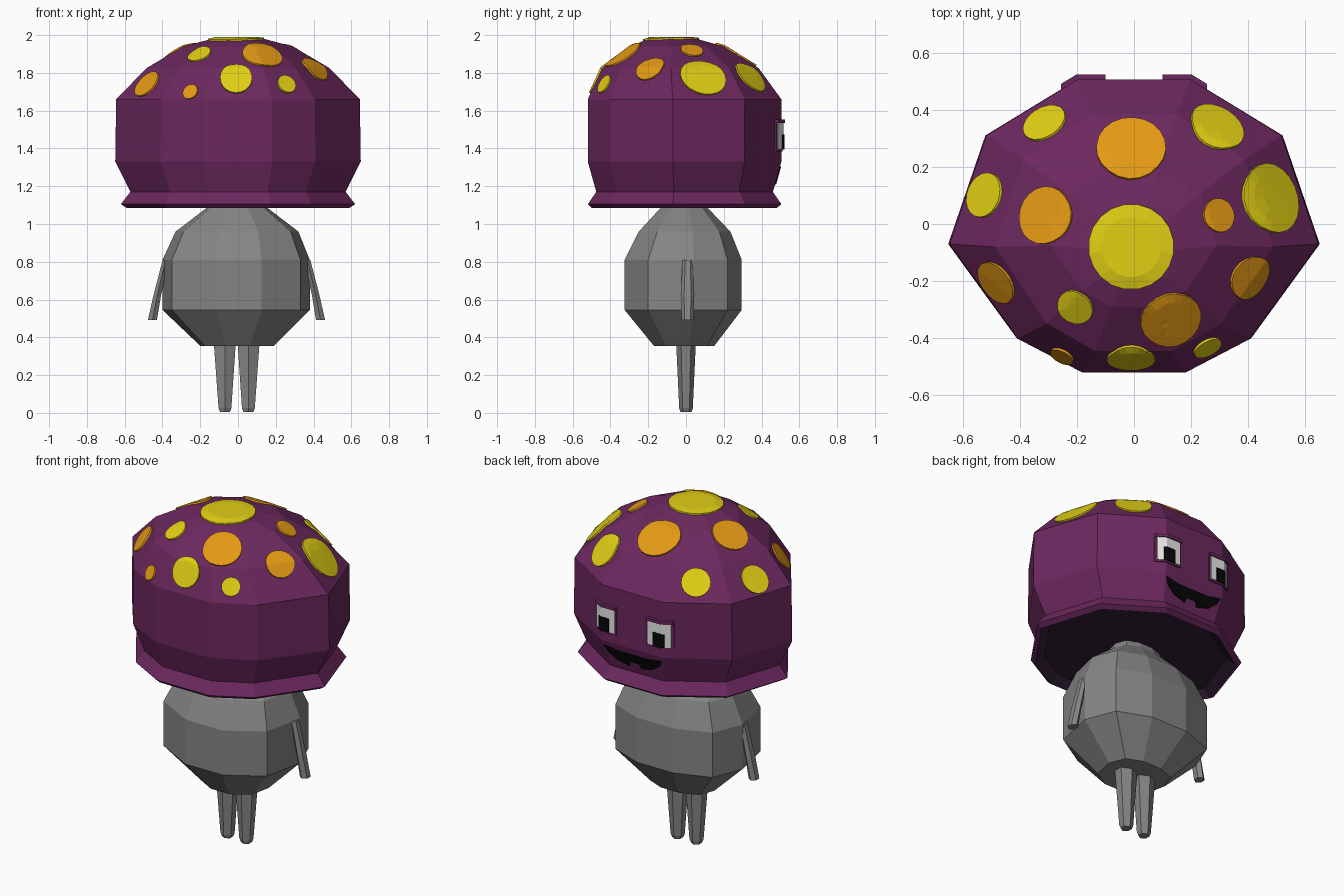
import bpy, bmesh, math
from mathutils import Vector
from mathutils.bvhtree import BVHTree

if "Cube" in bpy.data.objects:
    bpy.data.objects.remove(bpy.data.objects["Cube"])


def material(name, r, g, b):
    m = bpy.data.materials.new(name)
    m.diffuse_color = (r, g, b, 1)
    m.use_nodes = True
    m.node_tree.nodes["Principled BSDF"].inputs["Base Color"].default_value = m.diffuse_color
    return m


PURPLE = material("plum", .15, .021, .113)
DARK = material("dark_plum", .035, .014, .04)
GREY = material("grey", .235, .235, .235)
YELLOW = material("yellow", .75, .62, .007)
ORANGE = material("orange", .77, .32, .007)
WHITE = material("white", .8, .8, .8)
BLACK = material("black", .002, .002, .002)


def finish(name, bm, *mats):
    bmesh.ops.recalc_face_normals(bm, faces=bm.faces)
    mesh = bpy.data.meshes.new(name)
    bm.to_mesh(mesh)
    ob = bpy.data.objects.new(name, mesh)
    bpy.context.collection.objects.link(ob)
    for m in mats:
        mesh.materials.append(m)
    return ob


def loft(rings):
    """Closed skin through rings of equal point count, capped at both ends."""
    bm = bmesh.new()
    loops = [[bm.verts.new(p) for p in r] for r in rings]
    n = len(loops[0])
    for a, b in zip(loops, loops[1:]):
        for i in range(n):
            j = (i + 1) % n
            bm.faces.new((a[i], a[j], b[j], b[i]))
    bm.faces.new(loops[0])
    bm.faces.new(loops[-1])
    return bm


def stretch(outline, x0, x1, y0, y1, z):
    """Outline fitted into the given box at height z."""
    xs, ys = zip(*outline)
    fit = lambda v, vs, a, b: a + (v - min(vs)) / (max(vs) - min(vs)) * (b - a)
    return [(fit(x, xs, x0, x1), fit(y, ys, y0, y1), z) for x, y in outline]


# Cap: ten-sided dome with a flared lip and recessed underside
CAP = [(.65, -.07), (.52, .31), (.2, .505), (-.2, .505), (-.52, .31),
       (-.65, -.07), (-.41, -.40), (-.18, -.52), (.18, -.52), (.41, -.40)]
cap_rings = [(.54, -.45, .43, 1.125), (.59, -.5, .48, 1.085), (.62, -.52, .505, 1.105),
             (.57, -.475, .46, 1.17), (.65, -.52, .505, 1.33), (.645, -.52, .505, 1.66),
             (.485, -.445, .385, 1.825), (.29, -.29, .2, 1.94), (.13, -.2, .05, 1.982)]
bm = loft([stretch(CAP, -x, x, f, b, z) for x, f, b, z in cap_rings])
for f in bm.faces:
    if f.calc_center_median().z < 1.13 and all(v.co.z < 1.13 for v in f.verts) \
            and not any(abs(v.co.z - 1.105) < .001 for v in f.verts):
        f.material_index = 1
surface = BVHTree.FromBMesh(bm)
finish("cap", bm, PURPLE, DARK)

# Body: ten-sided barrel tapering at both ends
BODY = [(.38, .04), (.31, .22), (.12, .295), (-.12, .295), (-.33, .22),
        (-.40, .04), (-.35, -.2), (-.12, -.325), (.125, -.325), (.33, -.2)]
body_rings = [(-.2, .19, -.17, .15, .355), (-.4, .38, -.325, .295, .545),
              (-.4, .38, -.325, .295, .81), (-.33, .32, -.25, .235, .96),
              (-.16, .15, -.13, .11, 1.09), (-.14, .13, -.11, .09, 1.14)]
finish("body", loft([stretch(BODY, *r) for r in body_rings]), GREY)


# Limbs: tapered hexagonal rods
HEX = [(math.cos(math.radians(30 + 60 * i)), math.sin(math.radians(30 + 60 * i)))
       for i in range(6)]


def limb(name, stations):
    finish(name, loft([stretch(HEX, x - rx, x + rx, y - ry, y + ry, z)
                       for x, y, z, rx, ry in stations]), GREY)


for side, s in (("left", -1), ("right", 1)):
    limb(side + "_leg", [(s * .062 - .007, 0, .005, .026, .03), (s * .062 - .007, 0, .025, .034, .036),
                         (s * .063 - .007, 0, .37, .058, .052)])
    limb(side + "_arm", [(s * .445 - .008, .008, .492, .024, .032), (s * .42 - .008, .008, .62, .02, .036),
                         (s * .375 - .008, .01, .81, .016, .028)])


# Spots: thin round patches draped over the dome
def spot(name, x, y, r, mat, lift=.009, n=20):
    hit, normal, _, _ = surface.ray_cast(Vector((x, y, 3)), Vector((0, 0, -1)))
    # blend with the radial direction so patches bend across facets
    normal = (normal + (hit - Vector((0, -.04, 1.45))).normalized()).normalized()
    u = normal.orthogonal().normalized()
    v = normal.cross(u)

    def drape(radius, height):
        ring = []
        for i in range(n):
            a = math.tau * i / n
            p = hit + (u * math.cos(a) + v * math.sin(a)) * radius
            q = surface.ray_cast(p + normal * .5, -normal)[0] or p
            ring.append(q + normal * height)
        return ring
    finish(name, loft([drape(r, -.01), drape(r, lift), drape(r * .7, lift),
                       drape(r * .35, lift), drape(.004, lift)]), mat)


yellow_spots = [(-.31, .35, .08), (.29, .34, .1), (-.52, .1, .08), (-.01, -.08, .15),
                (.48, .09, .125), (-.205, -.29, .065), (-.01, -.47, .085), (.255, -.43, .052)]
orange_spots = [(-.01, .265, .122), (-.31, .03, .102), (.295, .03, .06), (-.48, -.205, .08),
                (.13, -.335, .108), (.41, -.19, .08), (-.25, -.46, .043)]
for label, spots, mat in (("yellow", yellow_spots, YELLOW), ("orange", orange_spots, ORANGE)):
    for i, (x, y, r) in enumerate(spots):
        spot(f"{label}_spot_{i + 1}", x, y, r, mat)


# Eyes: stacked plates that wrap around the back corner of the cap
def plate(name, s, x0, x1, z0, z1, y0, y1, mat):
    xs = sorted({x0, x1} | ({.2} if x0 < .2 < x1 else set()))
    rings = []
    for x in xs:
        bend = -max(0, x - .2) * .61
        rings.append([(s * x, y + bend, z) for y, z in ((y0, z0), (y1, z0), (y1, z1), (y0, z1))])
    finish(name, loft(rings), mat)


for side, s in (("left", -1), ("right", 1)):
    plate(side + "_eye_rim", s, .1, .255, 1.385, 1.552, .48, .512, PURPLE)
    plate(side + "_eyelid", s, .1, .255, 1.535, 1.552, .48, .524, PURPLE)
    plate(side + "_eye_white", s, .11, .245, 1.395, 1.536, .5, .517, WHITE)
    plate(side + "_pupil", s, .145, .215, 1.395, 1.475, .51, .522, BLACK)

# Mouth: grin with a single lower gap, laid on the sloping lower wall
half = [(0, 1.29), (.1, 1.29), (.19, 1.305), (.17, 1.265), (.12, 1.228),
        (.04, 1.208), (.032, 1.238), (0, 1.238)]
outline = half + [(-x, z) for x, z in reversed(half[1:-1])]
wall = lambda z: .46 + (z - 1.17) * .045 / .16
finish("mouth", loft([[(x, wall(z) + d, z) for x, z in outline] for d in (-.003, .006)]), BLACK)
